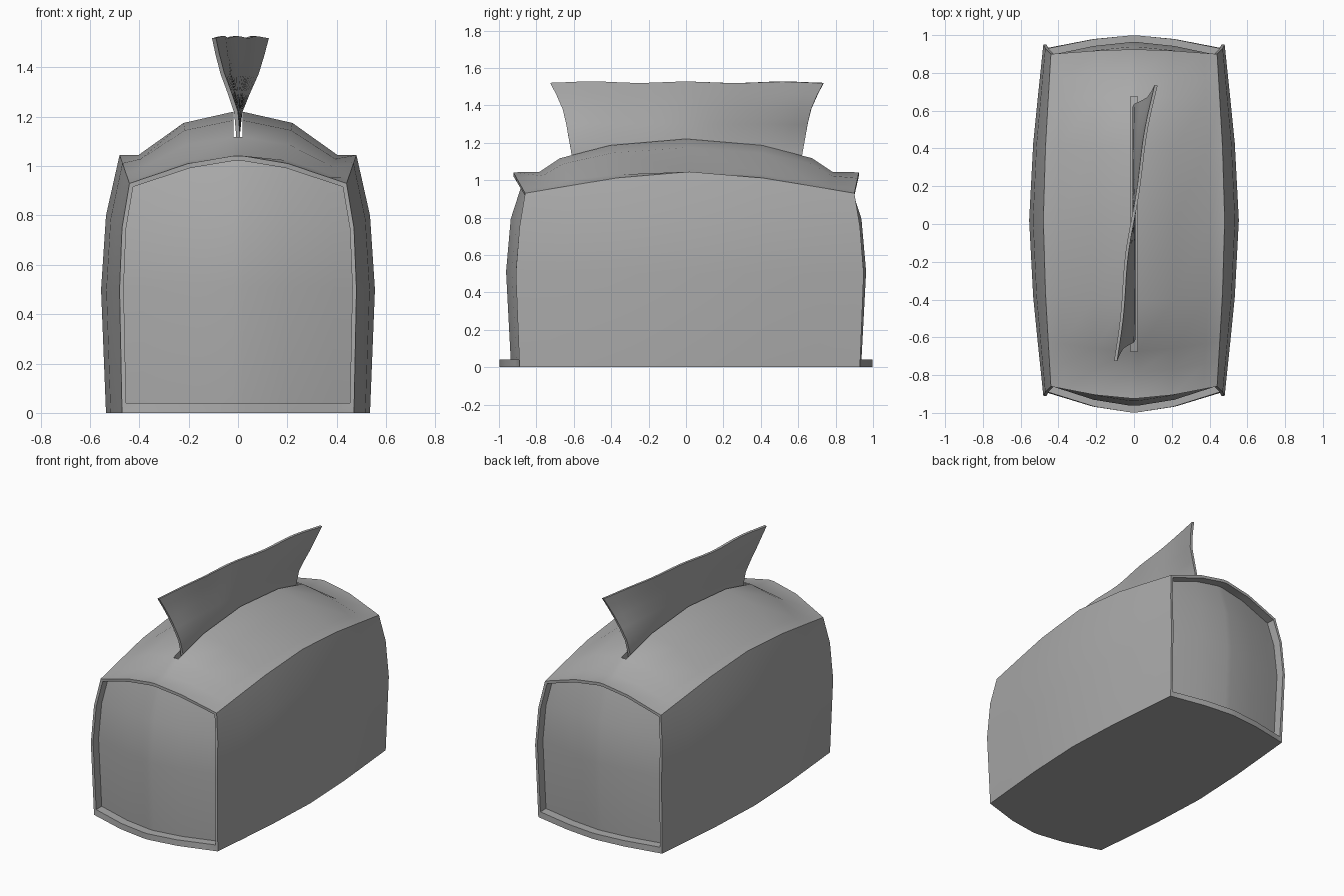
import bpy, bmesh, math

cube = bpy.data.objects.get("Cube")
if cube:
    bpy.data.objects.remove(cube, do_unlink=True)

# One grey for everything
grey = bpy.data.materials.new("plain grey")
grey.use_nodes = True
COLOUR = (0.4, 0.4, 0.4, 1)
grey.diffuse_color = COLOUR
grey.node_tree.nodes["Principled BSDF"].inputs["Base Color"].default_value = COLOUR


def interp(points, t):
    """Piecewise linear curve through (position, value) points."""
    for (a, va), (b, vb) in zip(points, points[1:]):
        if t <= b:
            return va + (vb - va) * (t - a) / (b - a)
    return points[-1][1]


def bulge(t):
    return interp([(0, 1), (0.46, 0.7), (1, 0)], abs(t))


def grid(bm, fn, us, vs, skip=None):
    """Quad sheet sampled from fn(u, v), leaving out cells chosen by skip."""
    rows = [[bm.verts.new(fn(u, v)) for u in us] for v in vs]
    for j in range(len(vs) - 1):
        for i in range(len(us) - 1):
            if skip and skip((us[i] + us[i + 1]) / 2, (vs[j] + vs[j + 1]) / 2):
                continue
            bm.faces.new((rows[j][i], rows[j][i + 1], rows[j + 1][i + 1], rows[j + 1][i]))


def finish(bm, name):
    bmesh.ops.remove_doubles(bm, verts=bm.verts, dist=0.0008)
    bmesh.ops.recalc_face_normals(bm, faces=bm.faces)
    mesh = bpy.data.meshes.new(name)
    bm.to_mesh(mesh)
    bm.free()
    mesh.materials.append(grey)
    ob = bpy.data.objects.new(name, mesh)
    bpy.context.collection.objects.link(ob)
    bpy.ops.object.select_all(action="DESELECT")
    ob.select_set(True)
    bpy.context.view_layer.objects.active = ob
    return ob


def mirrored(values):
    return [-a for a in reversed(values) if a] + values


# Wall levels from floor to rim: values at the corner and at the wall middle
CORNER_X = [0.47, 0.48, 0.47, 0.44]
CORNER_Y = [0.91, 0.93, 0.91, 0.88]
CORNER_Z = [0, 0.5, 0.75, 0.93]
MID_X = [0.535, 0.555, 0.535, 0.48]
MID_Y = [1.0, 1.025, 1.0, 0.925]
MID_Z = [0, 0.5, 0.8, 1.045]
LEVELS = [0, 1, 2, 3]
SKEW = 0.02          # corners sit slightly towards the back
RECESS = 0.06
SLOT_U, SLOT_V, SLOT_DEPTH = 0.04, 0.73, 0.2
US = mirrored([SLOT_U, 0.46, 0.84, 1])
VS = mirrored([0, 0.44, SLOT_V, 0.85, 1])


def mix(a, b, f):
    return a + (b - a) * f


def side_wall(s):
    def fn(v, k):
        b = bulge(v)
        return (s * mix(CORNER_X[k], MID_X[k], b), v * CORNER_Y[k] + SKEW,
                mix(CORNER_Z[k], MID_Z[k], b))
    return fn


def end_wall(s, inner=0, depth=0):
    """End wall surface; inner shrinks it to the frame opening."""
    def fn(u, k):
        b = bulge(u)
        z = mix(CORNER_Z[k], MID_Z[k], b)
        return (u * CORNER_X[k] * (1 - 0.035 * inner),
                s * (mix(CORNER_Y[k], MID_Y[k], b) - depth) + SKEW * (1 - b),
                mix(z, 0.04 + z * 0.942, inner))
    return fn


def lid(u, v):
    """Domed top with a flatter border along its edges."""
    x = u * mix(CORNER_X[3], MID_X[3], bulge(v))
    y = v * mix(CORNER_Y[3], MID_Y[3], bulge(u)) + SKEW * (1 - bulge(u))
    if max(abs(u), abs(v)) > 0.99:
        z = mix(CORNER_Z[3], MID_Z[3], bulge(v if abs(u) > 0.99 else u))
    else:
        a = interp([(0, 0), (0.46, 0.05), (0.84, 0.18), (1, 0.18)], abs(u))
        b = interp([(0, 0), (0.44, 0.035), (0.73, 0.105), (0.85, 0.18)], abs(v))
        z = 1.225 - a - b + 3.1 * a * b
    return (x, y, z)


def sunk(u, v, d):
    x, y, z = lid(u, v)
    return (x, y, z - d)


bm = bmesh.new()
# Bulging side walls
for s in (-1, 1):
    grid(bm, side_wall(s), VS, LEVELS)

# Framed end walls with a recessed panel
for s in (-1, 1):
    outer, opening, panel = end_wall(s), end_wall(s, 1), end_wall(s, 1, RECESS)
    grid(bm, panel, US, LEVELS)
    for a, b in ((outer, opening), (opening, panel)):
        for k in (0, 3):
            grid(bm, lambda u, f: (a, b)[f](u, k), US, [0, 1])
        for e in (-1, 1):
            grid(bm, lambda k, f: (a, b)[f](e, k), LEVELS, [0, 1])

# Domed lid with a slot cut along its ridge
in_slot = lambda u, v: abs(u) < SLOT_U and abs(v) < SLOT_V
grid(bm, lid, US, VS, in_slot)
slot_vs = [v for v in VS if abs(v) <= SLOT_V]
slot_us = [-SLOT_U, SLOT_U]
for e in slot_us:
    grid(bm, lambda v, d: sunk(e, v, d), slot_vs, [0, SLOT_DEPTH])
for e in (-SLOT_V, SLOT_V):
    grid(bm, lambda u, d: sunk(u, e, d), slot_us, [0, SLOT_DEPTH])
grid(bm, lambda u, v: sunk(u, v, SLOT_DEPTH), slot_us, slot_vs)

# Flat base
base = [end_wall(-1)(u, 0) for u in US] + [side_wall(1)(v, 0) for v in VS[1:-1]]
base += [end_wall(1)(u, 0) for u in reversed(US)]
base += [side_wall(-1)(v, 0) for v in reversed(VS[1:-1])]
bm.faces.new([bm.verts.new(p) for p in base])
finish(bm, "tissue_box")
bpy.ops.object.shade_smooth_by_angle(angle=math.radians(30))

# Twisted sheet of tissue rising from the slot
HEIGHTS = [1.04, 1.13, 1.22, 1.3, 1.38, 1.46, 1.523]
HALF = [(1.04, 0.61), (1.13, 0.615), (1.25, 0.637), (1.36, 0.655), (1.5, 0.715), (1.53, 0.735)]
SPREAD = [(1.04, 0), (1.13, 0), (1.22, 0.08), (1.3, 0.35), (1.4, 0.72), (1.53, 1)]


def sheet(s, z):
    k = interp(SPREAD, z)
    x = 0.105 * s + 0.01 - 0.02 * math.cos(s * math.pi / 2) + 0.006 * math.sin(7 * s)
    return (k * x, s * interp(HALF, z) + 0.005, z + 0.004 * k * math.cos(9 * s))


bm = bmesh.new()
grid(bm, sheet, [i / 10 for i in range(-10, 11)], HEIGHTS)
tissue = finish(bm, "tissue_sheet")
thick = tissue.modifiers.new("thickness", "SOLIDIFY")
thick.thickness = 0.016
thick.offset = 0
bpy.ops.object.modifier_apply(modifier=thick.name)
bpy.ops.object.shade_smooth_by_angle(angle=math.radians(40))
